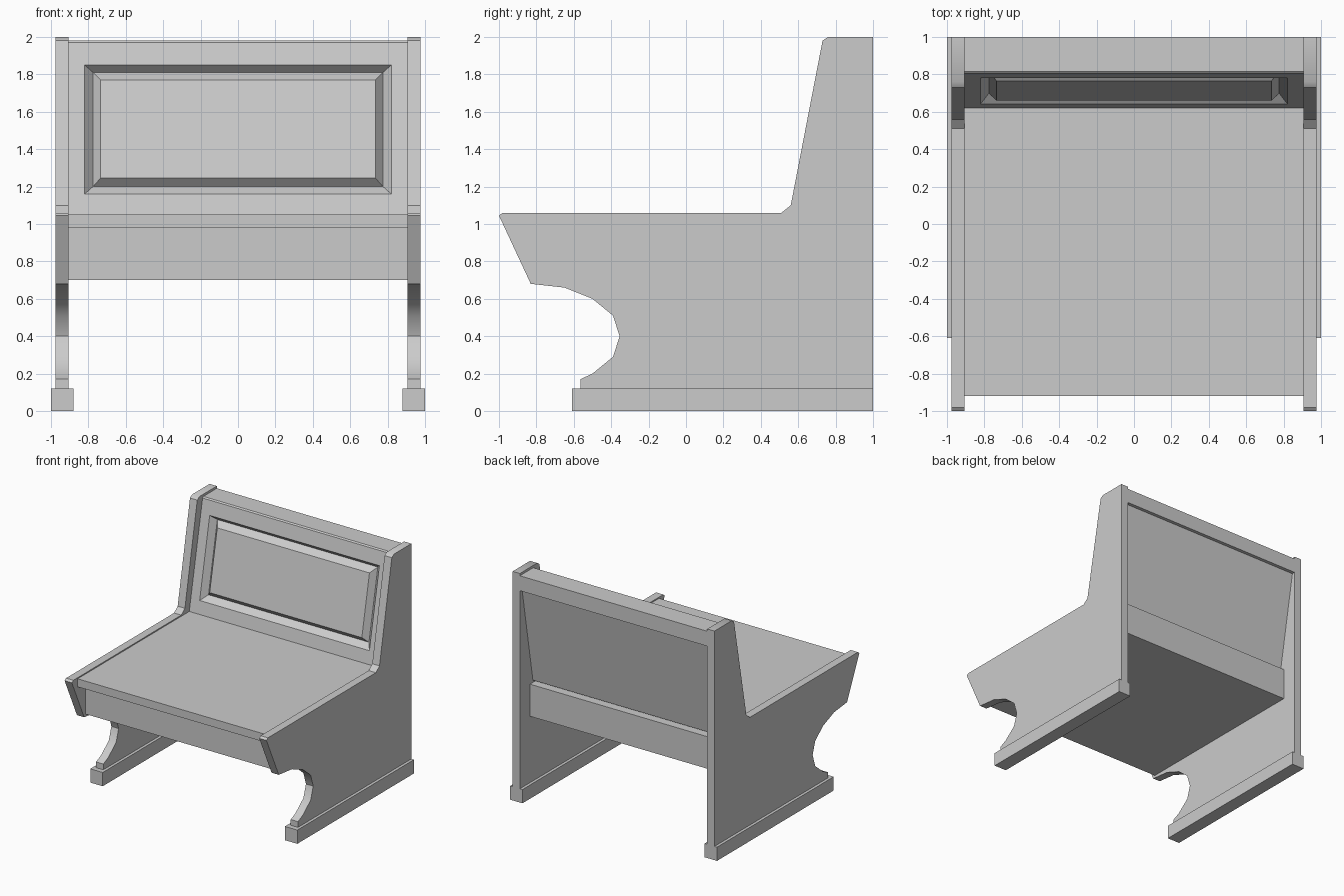
import bpy, bmesh, math

if "Cube" in bpy.data.objects:
    bpy.data.objects.remove(bpy.data.objects["Cube"])


def finish(name, bm):
    bmesh.ops.recalc_face_normals(bm, faces=bm.faces)
    mesh = bpy.data.meshes.new(name)
    bm.to_mesh(mesh)
    bm.free()
    ob = bpy.data.objects.new(name, mesh)
    bpy.context.collection.objects.link(ob)
    return ob


def prism(profile, x0, x1):
    """Extrude a (y, z) profile along x."""
    bm = bmesh.new()
    a = [bm.verts.new((x0, y, z)) for y, z in profile]
    b = [bm.verts.new((x1, y, z)) for y, z in profile]
    bm.faces.new(a)
    bm.faces.new(b[::-1])
    n = len(profile)
    sides = [bm.faces.new((a[i], b[i], b[(i + 1) % n], a[(i + 1) % n])) for i in range(n)]
    return bm, a, b, sides


def box(name, x0, x1, y0, y1, z0, z1):
    return finish(name, prism([(y0, z0), (y1, z0), (y1, z1), (y0, z1)], x0, x1)[0])


# Side panels with scooped front, and their floor runners
SIDE = [(1, 0.12), (1, 2), (0.76, 2), (0.73, 1.98), (0.56, 1.1), (0.51, 1.06),
        (-0.98, 1.06), (-1, 1.045), (-0.83, 0.68), (-0.65, 0.66), (-0.5, 0.6),
        (-0.39, 0.51), (-0.355, 0.4), (-0.39, 0.29), (-0.5, 0.2),
        (-0.565, 0.17), (-0.565, 0.12)]
for s, label in ((-1, "left"), (1, "right")):
    panel = finish(label + "_side_panel", prism(SIDE, s * 0.905, s * 0.975)[0])
    bpy.ops.object.select_all(action='DESELECT')
    panel.select_set(True)
    bpy.context.view_layer.objects.active = panel
    bpy.ops.object.shade_smooth_by_angle(angle=math.radians(35))
    box(label + "_runner", *sorted((s * 0.88, s * 1.0)), -0.61, 1, 0, 0.12)

# Seat body and the overhanging seat board
box("seat_body", -0.905, 0.905, -0.81, 0.86, 0.70, 0.98)
box("seat_board", -0.905, 0.905, -0.92, 0.72, 0.98, 1.05)


# Leaning backrest with top rail
def lean(z):
    return 0.62 + (z - 1.05) * 0.2


BACK = [(lean(1.0), 1.0), (lean(1.97), 1.97), (0.815, 1.98), (1, 1.98),
        (1, 1.85), (0.97, 1.85), (0.82, 1.0)]
bm, a, b, sides = prism(BACK, -0.905, 0.905)
bmesh.ops.delete(bm, geom=[sides[0]], context='FACES_ONLY')

# Moulded groove and raised field on the backrest front
ring = [a[0], b[0], b[1], a[1]]
for hx, z0, z1, depth in ((0.82, 1.16, 1.85, 0), (0.775, 1.20, 1.81, 0.05), (0.735, 1.245, 1.77, 0)):
    new = [bm.verts.new((x, lean(z) + depth, z))
           for x, z in ((-hx, z0), (hx, z0), (hx, z1), (-hx, z1))]
    for i in range(4):
        j = (i + 1) % 4
        bm.faces.new((ring[i], ring[j], new[j], new[i]))
    ring = new
bm.faces.new(ring)
finish("backrest", bm)
